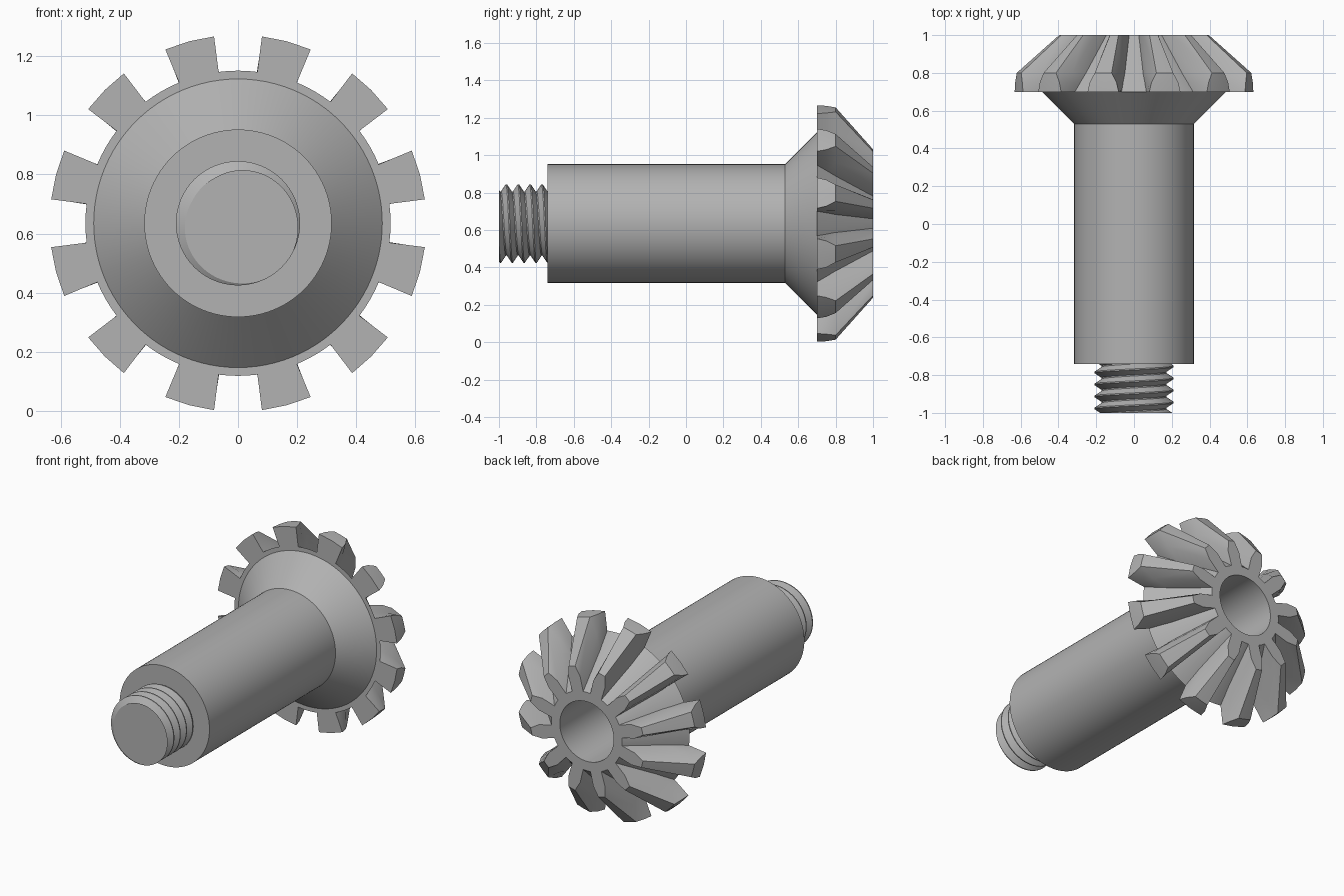
import bpy, bmesh, math

cube = bpy.data.objects.get("Cube")
if cube:
    bpy.data.objects.remove(cube)

CZ = 0.635          # height of the shaft axis
TAU = 2 * math.pi

steel = bpy.data.materials.new("grey_steel")
steel.use_nodes = True
GREY = (0.45, 0.45, 0.45, 1)
steel.diffuse_color = GREY
steel.node_tree.nodes["Principled BSDF"].inputs["Base Color"].default_value = GREY


def polar(r, angle, y):
    """Point at radius r about the shaft axis, which runs along y."""
    return (r * math.cos(angle), y, CZ + r * math.sin(angle))


def finish(bm, name):
    bmesh.ops.remove_doubles(bm, verts=bm.verts, dist=1e-5)
    bmesh.ops.recalc_face_normals(bm, faces=bm.faces)
    mesh = bpy.data.meshes.new(name)
    bm.to_mesh(mesh)
    bm.free()
    mesh.materials.append(steel)
    ob = bpy.data.objects.new(name, mesh)
    bpy.context.collection.objects.link(ob)
    bpy.ops.object.select_all(action='DESELECT')
    ob.select_set(True)
    bpy.context.view_layer.objects.active = ob
    bpy.ops.object.shade_smooth_by_angle(angle=math.radians(28))
    return ob


def skin(bm, rows):
    """Quads between neighbouring rows of points."""
    rows = [[bm.verts.new(p) for p in row] for row in rows]
    for a, b in zip(rows, rows[1:]):
        for i in range(len(a) - 1):
            bm.faces.new((a[i], a[i + 1], b[i + 1], b[i]))
    return rows


# Shaft, flared collar, root cone and blind bore in one turned profile
profile = [(0.317, -0.74), (0.317, 0.53), (0.488, 0.7), (0.516, 0.7),
           (0.25, 1.0), (0.19, 1.0), (0.19, 0.4)]
SEG = 96
bm = bmesh.new()
skin(bm, [[polar(r, TAU * i / SEG, y) for i in range(SEG + 1)] for r, y in profile])
bmesh.ops.remove_doubles(bm, verts=bm.verts, dist=1e-5)
bmesh.ops.holes_fill(bm, edges=[e for e in bm.edges if e.is_boundary], sides=0)
finish(bm, "shaft_and_gear_body")

# Bevel teeth: sections from heel to toe, each as (radius, half angle in degrees)
sections = [
    (0.70, [(0.51, 7.7), (0.57, 7.7), (0.637, 7.7)]),
    (0.75, [(0.46, 8.1), (0.55, 7.6), (0.636, 6.6)]),
    (0.80, [(0.41, 8.8), (0.53, 7.3), (0.632, 4.2)]),
    (1.00, [(0.24, 9.5), (0.34, 7.2), (0.405, 3.3)]),
]
bm = bmesh.new()
for n in range(12):
    mid = math.radians(15 + 30 * n)
    loops = []
    for y, pts in sections:
        side = [polar(r, mid - math.radians(h), y) for r, h in pts]
        tip = [polar(pts[-1][0], mid, y)]
        other = [polar(r, mid + math.radians(h), y) for r, h in reversed(pts)]
        loops.append(side + tip + other)
    rows = skin(bm, loops)
    bm.faces.new(rows[0])
    bm.faces.new(rows[-1])
finish(bm, "gear_teeth")

# Threaded stud: a single-start helix trimmed square at both ends
PITCH, Y0, Y1 = 0.0635, -1.0, -0.735


def thread_radius(angle, y):
    f = ((angle + math.pi / 4) / TAU + (y - Y0) / PITCH) % 1
    wave = (abs(2 * f - 1) - 0.1) / 0.8
    return 0.172 + 0.038 * min(1, max(0, wave))


rows = []
for turn in range(-1, 7):
    for frac in (0.05, 0.45, 0.55, 0.95):
        row = []
        for i in range(SEG + 1):
            a = TAU * i / SEG
            y = Y0 + PITCH * (turn + frac - (a + math.pi / 4) / TAU)
            y = min(Y1, max(Y0, y))
            row.append(polar(thread_radius(a, y), a, y))
        rows.append(row)
bm = bmesh.new()
skin(bm, rows)
bmesh.ops.remove_doubles(bm, verts=bm.verts, dist=1e-5)
bmesh.ops.holes_fill(bm, edges=[e for e in bm.edges if e.is_boundary], sides=0)
finish(bm, "threaded_stud")
